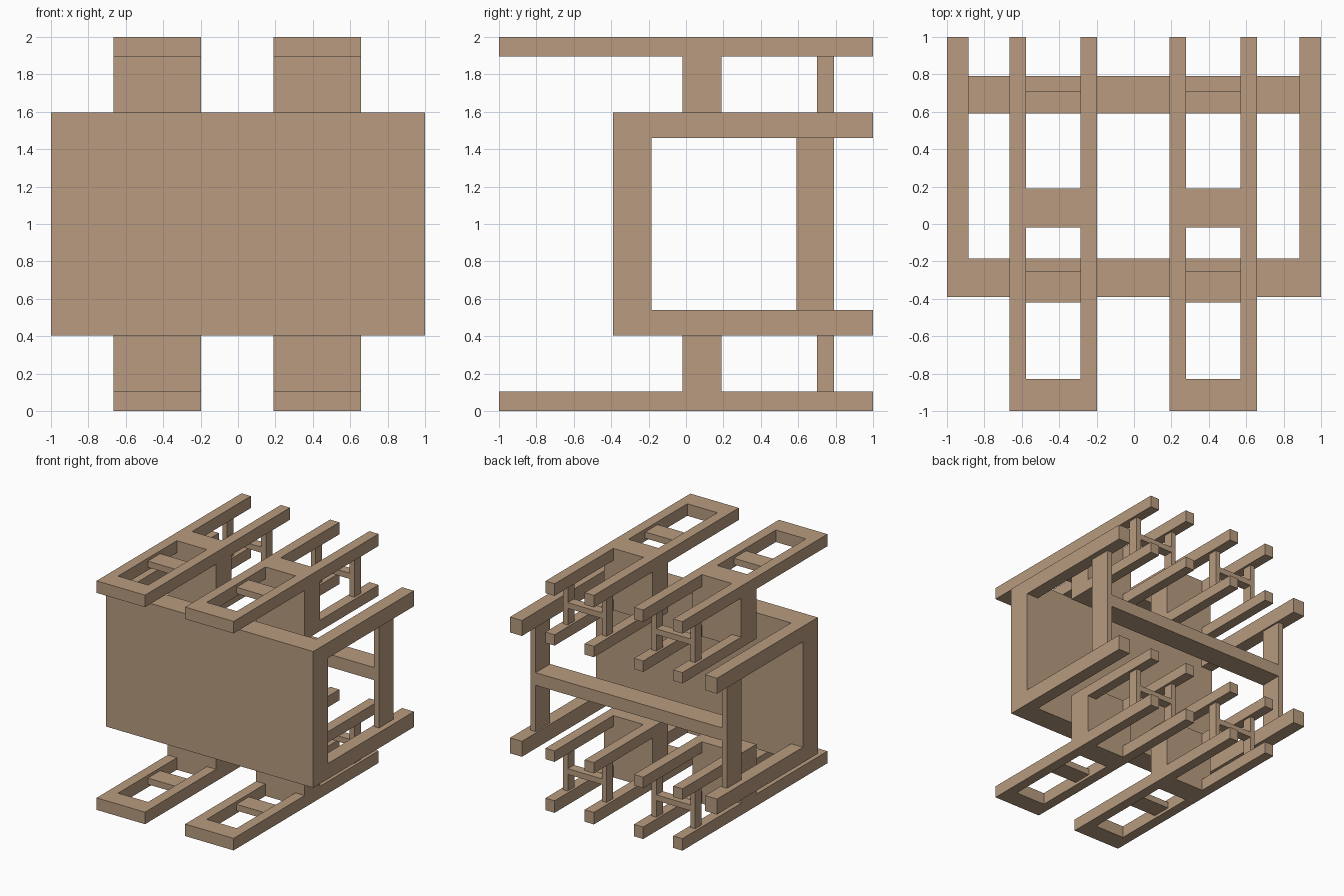
import bpy
import bmesh
from mathutils import Matrix, Vector

cube = bpy.data.objects.get("Cube")
if cube:
    bpy.data.objects.remove(cube, do_unlink=True)

wood = bpy.data.materials.new("tan_wood")
wood.use_nodes = True
tan = (0.48, 0.33, 0.215, 1)
wood.diffuse_color = tan
wood.node_tree.nodes["Principled BSDF"].inputs["Base Color"].default_value = tan


def box(name, x, y, z):
    """Box given by its (low, high) range on each axis."""
    lo, hi = (Vector(p) for p in zip(x, y, z))
    bm = bmesh.new()
    place = Matrix.Translation((lo + hi) / 2) @ Matrix.Diagonal((*(hi - lo), 1))
    bmesh.ops.create_cube(bm, size=1, matrix=place)
    mesh = bpy.data.meshes.new(name)
    bm.to_mesh(mesh)
    bm.free()
    mesh.materials.append(wood)
    obj = bpy.data.objects.new(name, mesh)
    bpy.context.collection.objects.link(obj)


def mirrored(span, centre, side):
    """Range measured outward from a centre, on the chosen side."""
    return sorted(centre + side * s for s in span)


SIDES = (-1, 1)

# Table lying on its side: top, legs, uprights and the long stretcher
box("table_top", (-1, 1), (-0.39, -0.185), (0.405, 1.595))
for sx in SIDES:
    for sz in SIDES:
        box("table_leg", mirrored((0.885, 1), 0, sx), (-0.185, 1),
            mirrored((0.46, 0.595), 1, sz))
    box("table_end_stretcher", mirrored((0.9, 0.95), 0, sx), (0.59, 0.79), (0.54, 1.46))
box("table_long_stretcher", (-0.9, 0.9), (0.59, 0.79), (0.945, 1.055))


def chair(cx, sz):
    """Chair lying on its back posts, above or below the table."""
    def z(low, high):
        return mirrored((low, high), 1, sz)

    full = (cx - 0.234, cx + 0.234)
    inner = (cx - 0.145, cx + 0.145)
    box("chair_seat", full, (-0.02, 0.19), z(0.46, 1))
    box("chair_back_top_rail", full, (-1, -0.83), z(0.895, 1))
    box("chair_back_slat", inner, (-0.42, -0.25), z(0.92, 0.975))
    for sx in SIDES:
        leg = mirrored((0.145, 0.234), cx, sx)
        box("chair_back_post", leg, (-0.83, -0.02), z(0.895, 1))
        box("chair_rear_leg", leg, (0.19, 1), z(0.895, 1))
        box("chair_front_leg", leg, (0.19, 1), z(0.46, 0.555))
        box("chair_side_stretcher", mirrored((0.165, 0.21), cx, sx),
            (0.7, 0.79), z(0.555, 0.895))
    box("chair_cross_stretcher", (cx - 0.165, cx + 0.165), (0.705, 0.79), z(0.7, 0.75))


for centre in (-0.432, 0.424):
    for side in SIDES:
        chair(centre, side)
